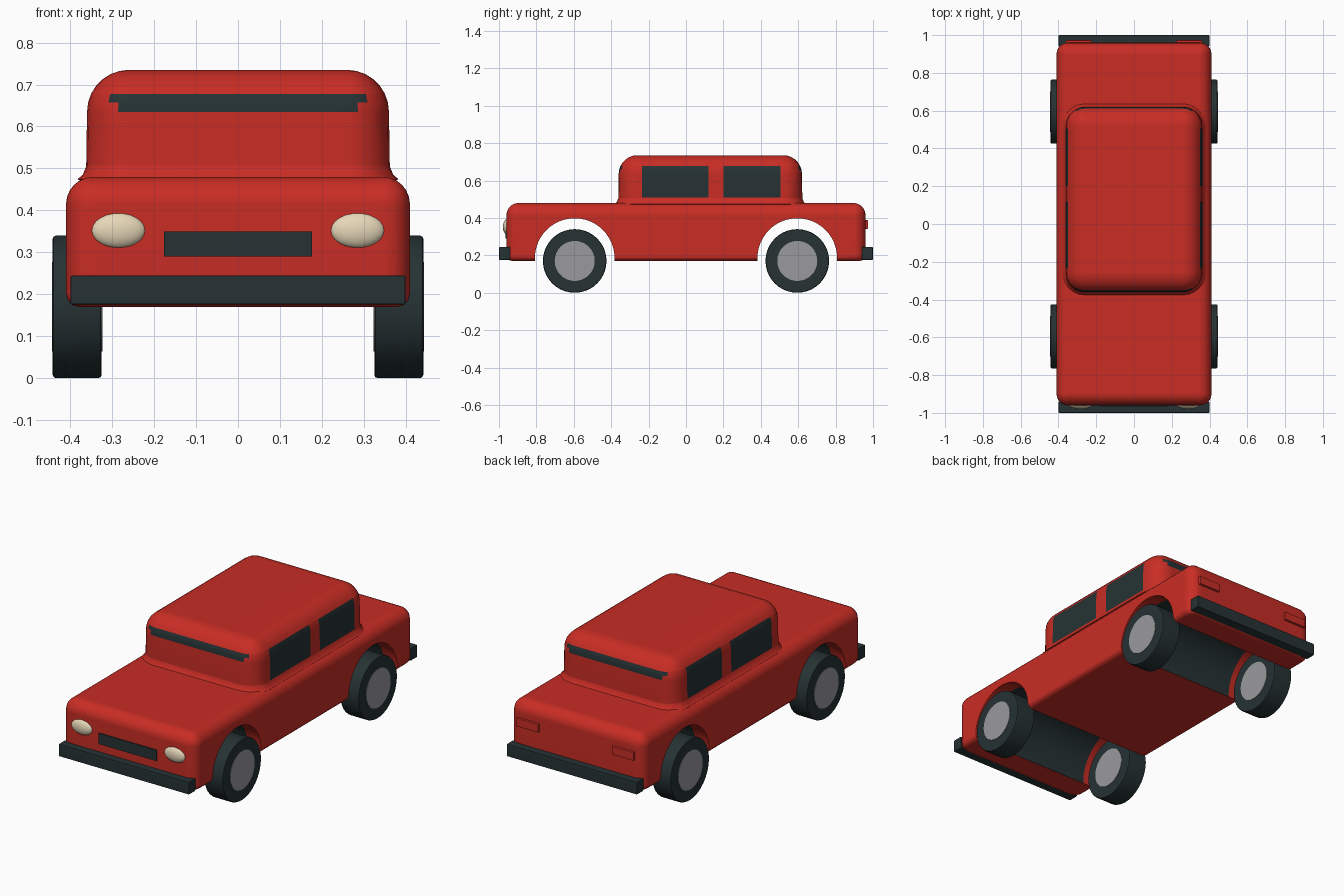
import bpy, bmesh, math
from mathutils import Matrix, Vector

if "Cube" in bpy.data.objects:
    bpy.data.objects.remove(bpy.data.objects["Cube"])


def material(name, rgb):
    m = bpy.data.materials.new(name)
    m.diffuse_color = (*rgb, 1)
    m.use_nodes = True
    m.node_tree.nodes["Principled BSDF"].inputs["Base Color"].default_value = m.diffuse_color
    return m


RED = material("red paint", (0.58, 0.026, 0.018))
DARK = material("dark rubber and glass", (0.019, 0.032, 0.034))
CREAM = material("cream lamp", (0.79, 0.68, 0.48))
GREY = material("grey hub", (0.32, 0.32, 0.335))


def finish(name, bm, mats, angle=40):
    bmesh.ops.recalc_face_normals(bm, faces=bm.faces[:])
    me = bpy.data.meshes.new(name)
    bm.to_mesh(me)
    bm.free()
    for m in mats:
        me.materials.append(m)
    ob = bpy.data.objects.new(name, me)
    bpy.context.collection.objects.link(ob)
    smooth(ob, angle)
    return ob


def smooth(ob, angle=40):
    bpy.ops.object.select_all(action='DESELECT')
    ob.select_set(True)
    bpy.context.view_layer.objects.active = ob
    bpy.ops.object.shade_smooth_by_angle(angle=math.radians(angle))
    wn = ob.modifiers.new("weighted normals", 'WEIGHTED_NORMAL')
    wn.keep_sharp = True


def loft(half_x, y0, y1, radius, rings, steps=6):
    """Stack of rounded rectangles; rings are (z, inset)."""
    bm = bmesh.new()
    prev = None
    for z, inset in rings:
        r = max(radius - inset, 0.012)
        hx, hy, cy = half_x - inset - r, (y1 - y0) / 2 - inset - r, (y0 + y1) / 2
        ring = []
        for k, (sx, sy) in enumerate(((1, 1), (-1, 1), (-1, -1), (1, -1))):
            for i in range(steps + 1):
                a = math.pi / 2 * (k + i / steps)
                ring.append(bm.verts.new((sx * hx + r * math.cos(a),
                                          cy + sy * hy + r * math.sin(a), z)))
        if prev:
            n = len(ring)
            for i in range(n):
                j = (i + 1) % n
                bm.faces.new((prev[i], prev[j], ring[j], ring[i]))
        else:
            bm.faces.new(ring[::-1])
        prev = ring
    bm.faces.new(prev)
    return bm


def slice_mesh(bm, co, no):
    bmesh.ops.bisect_plane(bm, geom=bm.verts[:] + bm.edges[:] + bm.faces[:],
                           plane_co=co, plane_no=no, dist=1e-5)


def round_rings(z, r, sign, steps=6):
    """Quarter-round edge from inset 0 outwards to inset r."""
    return [(z + sign * r * math.sin(a), r - r * math.cos(a))
            for a in (math.pi / 2 * i / steps for i in range(steps + 1))]


def box(name, x0, x1, y0, y1, z0, z1, mat, bevel):
    bm = bmesh.new()
    bmesh.ops.create_cube(bm, size=1, matrix=Matrix.LocRotScale(
        Vector(((x0 + x1) / 2, (y0 + y1) / 2, (z0 + z1) / 2)), None,
        Vector((x1 - x0, y1 - y0, z1 - z0))))
    if bevel:
        bmesh.ops.bevel(bm, geom=bm.edges[:], offset=bevel, segments=2,
                        profile=0.5, affect='EDGES')
    return finish(name, bm, [mat], 30)


def cylinder(bm, x0, x1, y, z, r, segments):
    rot = Matrix.Rotation(math.pi / 2, 4, 'Y')
    bmesh.ops.create_cone(bm, cap_ends=True, segments=segments, radius1=r, radius2=r,
                          depth=x1 - x0,
                          matrix=Matrix.Translation(((x0 + x1) / 2, y, z)) @ rot)


# Lower body with wheel arches cut straight through
AXLE, ARCH_Z, ARCH_R = 0.595, 0.185, 0.213
rings = round_rings(0.2, 0.03, -1, 3)[::-1] + round_rings(0.415, 0.065, 1)
body = finish("body", loft(0.41, -0.96, 0.96, 0.06, rings), [RED, DARK])
cut = bmesh.new()
for y in (-AXLE, AXLE):
    cylinder(cut, -0.6, 0.6, y, ARCH_Z, ARCH_R, 48)
cutter = finish("arch_cutter", cut, [RED])
cutter.hide_render = True
body.modifiers.clear()
mod = body.modifiers.new("arches", 'BOOLEAN')
mod.object, mod.operation, mod.solver = cutter, 'DIFFERENCE', 'EXACT'
mesh = bpy.data.meshes.new_from_object(
    body.evaluated_get(bpy.context.evaluated_depsgraph_get()))
body.modifiers.clear()
bpy.data.objects.remove(cutter)

# Dark inner lining of the arches
bm = bmesh.new()
bm.from_mesh(mesh)
for x in (-0.33, 0.33):
    slice_mesh(bm, (x, 0, 0), (1, 0, 0))
for f in bm.faces:
    c = f.calc_center_median()
    d = math.hypot(abs(c.y) - AXLE, c.z - ARCH_Z)
    lining = abs(c.x) < 0.33 and abs(d - ARCH_R) < 0.004 and abs(f.normal.x) < 0.1
    f.material_index = 1 if lining else 0
bm.to_mesh(mesh)
bm.free()
body.data = mesh
smooth(body)

# Cabin, flared into the body, with window areas cut into its surface
rings = [(0.455, 0.0), (0.475, -0.022), (0.485, -0.010), (0.505, -0.002)]
rings += round_rings(0.635, 0.1, 1, 7)
bm = loft(0.36, -0.36, 0.62, 0.1, rings)
WIN_LOW, WIN_HIGH, MID = 0.508, 0.677, 0.13
WINDOWS = ((-0.235, 0.12), (0.2, 0.505))
for z in (WIN_LOW, WIN_HIGH):
    slice_mesh(bm, (0, 0, z), (0, 0, 1))
for pair in WINDOWS:
    for y in pair:
        slice_mesh(bm, (0, y, 0), (0, 1, 0))
# slanted glass band at each end: lower edge and upper edge
for s in (-1, 1):
    for z in (0.635, 0.677):
        slice_mesh(bm, (0, MID + s * 0.49, z), (0, s * 2, -1))
for f in bm.faces:
    c = f.calc_center_median()
    if not WIN_LOW < c.z < WIN_HIGH:
        continue
    drop = 2 * (0.49 - abs(c.y - MID))
    band = 0.635 < c.z - drop < 0.677
    side = abs(c.x) > 0.33 and any(a < c.y < b for a, b in WINDOWS)
    f.material_index = 1 if band or side else 0
finish("cabin", bm, [RED, DARK])

# Bumpers and grille
for name, s in (("front_bumper", -1), ("rear_bumper", 1)):
    y0, y1 = sorted((s * 0.94, s * 1.0))
    box(name, -0.4, 0.4, y0, y1, 0.175, 0.245, DARK, 0.006)
box("grille", -0.177, 0.177, -0.966, -0.957, 0.29, 0.35, DARK, 0)

# Lamps and wheels, mirrored left and right
for side, s in (("left", -1), ("right", 1)):
    bm = bmesh.new()
    bmesh.ops.create_uvsphere(bm, u_segments=24, v_segments=12, radius=1,
                              matrix=Matrix.LocRotScale(Vector((s * 0.285, -0.955, 0.352)),
                                                        None, Vector((0.065, 0.024, 0.042))))
    finish(side + "_headlamp", bm, [CREAM])
    x0, x1 = sorted((s * 0.225, s * 0.36))
    box(side + "_tail_lamp", x0, x1, 0.945, 0.973, 0.342, 0.388, RED, 0.003)

    for end, y in (("front", -AXLE), ("rear", AXLE)):
        # tyre with chamfered shoulders
        x0, x1 = sorted((s * 0.325, s * 0.442))
        bm = bmesh.new()
        cylinder(bm, x0, x1, y, 0.17, 0.17, 40)
        rims = [e for e in bm.edges if abs(e.verts[0].co.x - e.verts[1].co.x) < 1e-4]
        bmesh.ops.bevel(bm, geom=rims, offset=0.008, segments=2, profile=0.5,
                        affect='EDGES')
        finish(f"{end}_{side}_tyre", bm, [DARK], 30)
        # hub showing on both faces of the wheel
        bm = bmesh.new()
        cylinder(bm, x0 - 0.002, x1 + 0.002, y, 0.17, 0.107, 32)
        finish(f"{end}_{side}_hub", bm, [GREY], 30)
